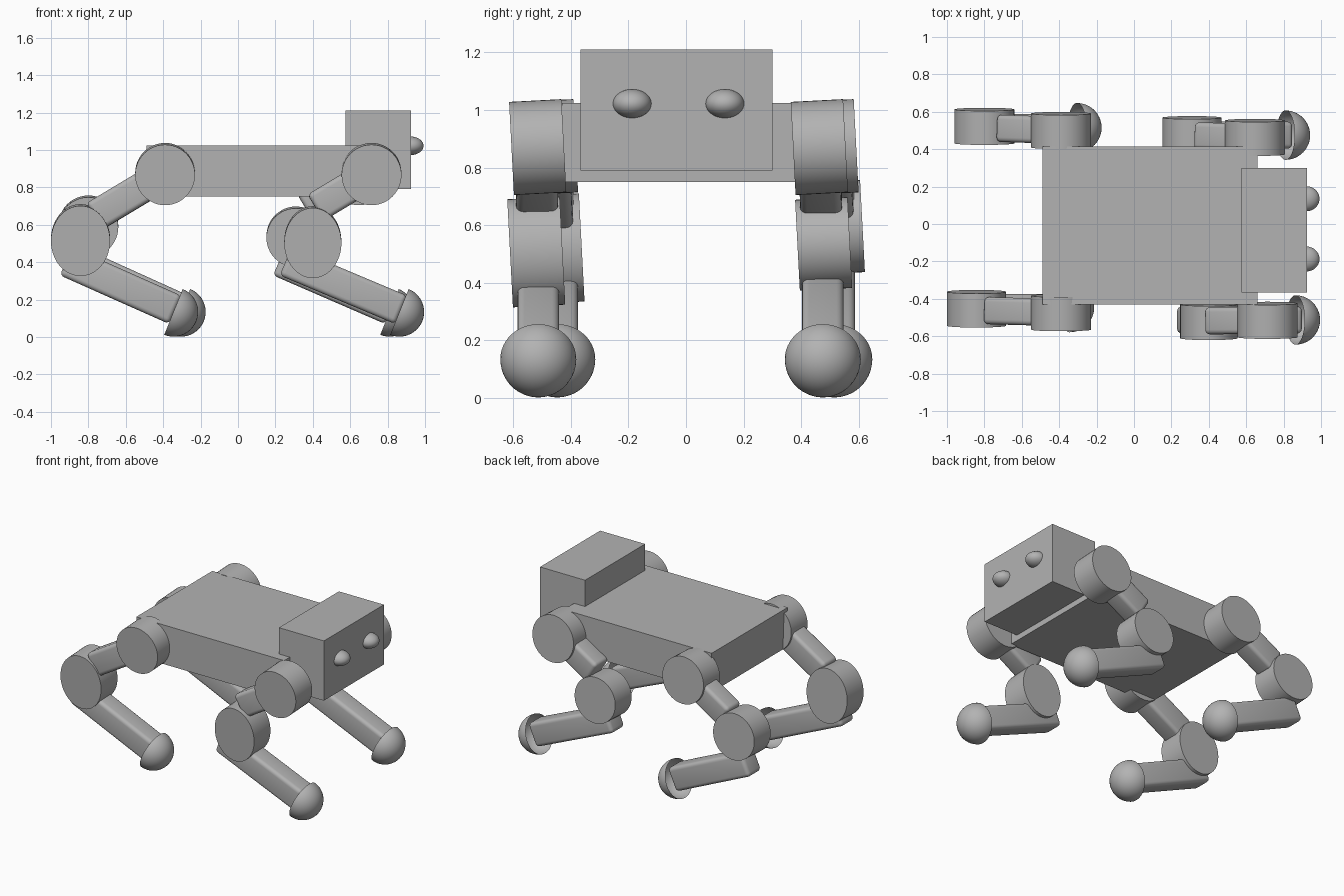
import bpy, bmesh, math
from mathutils import Vector, Matrix

cube = bpy.data.objects.get("Cube")
if cube:
    bpy.data.objects.remove(cube)

# Single plain material
grey = bpy.data.materials.new("mid_grey")
grey.use_nodes = True
GREY = (0.45, 0.45, 0.45, 1)
grey.diffuse_color = GREY
grey.node_tree.nodes["Principled BSDF"].inputs["Base Color"].default_value = GREY
TILT = Matrix.Rotation(math.radians(3), 4, 'X')


def finish(name, bm, matrix, smooth=True):
    mesh = bpy.data.meshes.new(name)
    bmesh.ops.recalc_face_normals(bm, faces=bm.faces)
    bm.to_mesh(mesh)
    bm.free()
    mesh.materials.append(grey)
    obj = bpy.data.objects.new(name, mesh)
    bpy.context.collection.objects.link(obj)
    obj.matrix_world = matrix
    if smooth:
        bpy.ops.object.select_all(action='DESELECT')
        obj.select_set(True)
        bpy.context.view_layer.objects.active = obj
        bpy.ops.object.shade_smooth_by_angle(angle=math.radians(35))
    return obj


def box(name, lo, hi):
    lo, hi = Vector(lo), Vector(hi)
    bm = bmesh.new()
    bmesh.ops.create_cube(bm, size=1, matrix=Matrix.Diagonal((*(hi - lo), 1)))
    finish(name, bm, Matrix.Translation((lo + hi) / 2), False)


def bar(name, start, end, width=0.145, depth=0.165):
    """Rounded bar running between two points in the side plane."""
    start, end = Vector(start), Vector(end)
    d = end - start
    bm = bmesh.new()
    bmesh.ops.create_cube(bm, size=1, matrix=Matrix.Diagonal((d.length, width, depth, 1)))
    bmesh.ops.bevel(bm, geom=bm.edges[:], offset=0.025, segments=4, profile=0.5, affect='EDGES')
    turn = d.to_track_quat('X', 'Z').to_matrix().to_4x4()
    finish(name, bm, Matrix.Translation((start + end) / 2) @ turn)


def joint(name, centre, rx, rz, width=0.182):
    """Drum with its axis across the body, leaning slightly."""
    bm = bmesh.new()
    bmesh.ops.create_cone(bm, cap_ends=True, segments=48, radius1=1, radius2=1, depth=1)
    shape = Matrix.Diagonal((rx, width, rz, 1)) @ Matrix.Rotation(math.pi / 2, 4, 'X')
    bm.transform(shape)
    finish(name, bm, Matrix.Translation(centre) @ TILT)


def dome(name, centre, scale, pitch=0):
    """Half ball bulging towards +x, closed by a flat face."""
    bm = bmesh.new()
    bmesh.ops.create_uvsphere(bm, u_segments=40, v_segments=24, radius=1)
    geom = bm.verts[:] + bm.edges[:] + bm.faces[:]
    cut = bmesh.ops.bisect_plane(bm, geom=geom, plane_co=(0, 0, 0), plane_no=(1, 0, 0), clear_inner=True)
    rim = [e for e in cut["geom_cut"] if isinstance(e, bmesh.types.BMEdge)]
    bmesh.ops.holes_fill(bm, edges=rim, sides=0)
    bm.transform(Matrix.Diagonal((*scale, 1)))
    finish(name, bm, Matrix.Translation(centre) @ Matrix.Rotation(pitch, 4, 'Y'))


# Trunk, head and eyes
box("body", (-0.49, -0.43, 0.75), (0.66, 0.415, 1.025))
box("head", (0.575, -0.367, 0.79), (0.925, 0.3, 1.21))
for side, y in (("left", 0.135), ("right", -0.187)):
    dome(side + "_eye", (0.92, y, 1.022), (0.072, 0.067, 0.05))

# Legs: hip x, hip y, knee (x, y, z), knee radii, thigh reach, shin start x, foot x, foot y
legs = {
    "front_right": (0.714, -0.515, (0.40, -0.52, 0.507), (0.153, 0.188), 0.30, 0.255, 0.863, -0.513),
    "front_left": (0.647, 0.463, (0.31, 0.478, 0.535), (0.158, 0.158), 0.29, 0.22, 0.81, 0.475),
    "rear_right": (-0.39, -0.474, (-0.842, -0.453, 0.518), (0.158, 0.188), 0.378, -0.919, -0.345, -0.447),
    "rear_left": (-0.39, 0.5, (-0.80, 0.522, 0.592), (0.16, 0.16), 0.31, -0.87, -0.305, 0.515),
}
for name, (hx, hy, knee, radii, reach, sx, fx, fy) in legs.items():
    hip = Vector((hx, hy, 0.871))
    joint(name + "_hip", hip, 0.16, 0.162)
    joint(name + "_knee", knee, *radii)
    bar(name + "_thigh", hip, (hx - reach, (hy + knee[1]) / 2, 0.871 - 0.6 * reach))
    bar(name + "_shin", (sx, fy, 0.405), (fx + 0.01, fy, 0.145))
    dome(name + "_foot", (fx, fy, 0.134), (0.132, 0.132, 0.132), math.radians(22))
